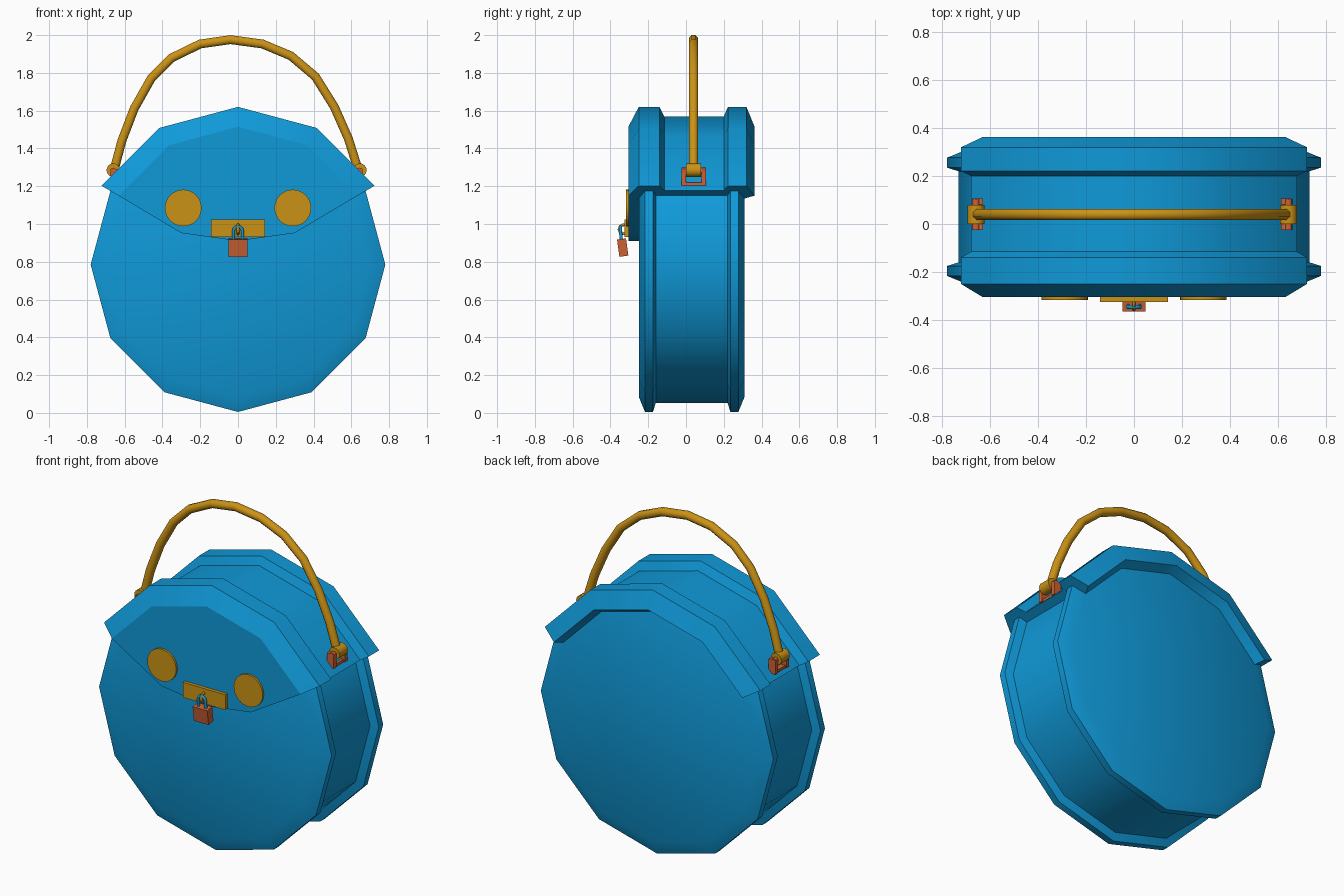
import bpy, bmesh, math
from mathutils import Vector, Matrix

if "Cube" in bpy.data.objects:
    bpy.data.objects.remove(bpy.data.objects["Cube"])

CZ = 0.785          # height of the body's centre
R = math.radians


def material(name, rgb):
    m = bpy.data.materials.new(name)
    m.diffuse_color = (*rgb, 1)
    m.use_nodes = True
    m.node_tree.nodes["Principled BSDF"].inputs["Base Color"].default_value = m.diffuse_color
    return m


BLUE = material("blue_leather", (0.005, 0.32, 0.69))
GOLD = material("gold_trim", (0.60, 0.29, 0.008))
COPPER = material("copper_metal", (0.60, 0.12, 0.035))


def finish(name, bm, mat, angle=40):
    bmesh.ops.recalc_face_normals(bm, faces=bm.faces[:])
    me = bpy.data.meshes.new(name)
    bm.to_mesh(me)
    bm.free()
    me.materials.append(mat)
    ob = bpy.data.objects.new(name, me)
    bpy.context.collection.objects.link(ob)
    bpy.ops.object.select_all(action='DESELECT')
    ob.select_set(True)
    bpy.context.view_layer.objects.active = ob
    bpy.ops.object.shade_smooth_by_angle(angle=R(angle))
    return ob


def lathe(name, profile, degrees, closed, mat):
    """Turn (y, r) points round the y axis; closed = full turn with end caps."""
    bm = bmesh.new()
    rows = [[bm.verts.new((r * math.sin(R(a)), y, CZ + r * math.cos(R(a))))
             for y, r in profile] for a in degrees]
    n, m = len(rows), len(profile)
    for i in range(n if closed else n - 1):
        a, b = rows[i], rows[(i + 1) % n]
        for j in range(m - 1 if closed else m):
            k = (j + 1) % m
            bm.faces.new((a[j], a[k], b[k], b[j]))
    if closed:
        bm.faces.new([row[0] for row in rows])
        bm.faces.new([row[-1] for row in rows])
    else:
        bm.faces.new(rows[0])
        bm.faces.new(rows[-1])
    return finish(name, bm, mat)


def prism(name, outline, y0, y1, mat):
    bm = bmesh.new()
    f = [bm.verts.new((x, y0, z)) for x, z in outline]
    b = [bm.verts.new((x, y1, z)) for x, z in outline]
    bm.faces.new(f)
    bm.faces.new(b)
    for i in range(len(f)):
        k = (i + 1) % len(f)
        bm.faces.new((f[i], f[k], b[k], b[i]))
    return finish(name, bm, mat)


def box(name, loc, size, mat, tilt=0):
    bm = bmesh.new()
    bmesh.ops.create_cube(bm, size=1, matrix=Matrix.Translation(loc)
                          @ Matrix.Rotation(R(tilt), 4, 'X') @ Matrix.Diagonal((*size, 1)))
    return finish(name, bm, mat)


def rod(name, loc, radius, length, mat, sides=16):
    """Cylinder along y."""
    bm = bmesh.new()
    bmesh.ops.create_cone(bm, cap_ends=True, segments=sides, radius1=radius, radius2=radius,
                          depth=length, matrix=Matrix.Translation(loc) @ Matrix.Rotation(R(90), 4, 'X'))
    return finish(name, bm, mat)


def sweep(name, path, radius, mat, sides=8):
    """Tube along a list of 3D points."""
    bm = bmesh.new()
    pts = [Vector(p) for p in path]
    rings = []
    for i, p in enumerate(pts):
        t = (pts[min(i + 1, len(pts) - 1)] - pts[max(i - 1, 0)]).normalized()
        ref = Vector((0, 1, 0)) if abs(t.y) < 0.9 else Vector((1, 0, 0))
        u = t.cross(ref).normalized()
        v = t.cross(u)
        angs = [2 * math.pi * (k + 0.5) / sides for k in range(sides)]
        rings.append([bm.verts.new(p + radius * (math.cos(a) * u + math.sin(a) * v)) for a in angs])
    for a, b in zip(rings, rings[1:]):
        for k in range(sides):
            q = (k + 1) % sides
            bm.faces.new((a[k], a[q], b[q], b[k]))
    bm.faces.new(rings[0])
    bm.faces.new(rings[-1])
    return finish(name, bm, mat, 50)


# Twelve-sided body with a raised rim at front and back
body = [(-0.25, 0.70), (-0.217, 0.78), (-0.175, 0.78), (-0.16, 0.732),
        (0.22, 0.732), (0.235, 0.78), (0.277, 0.78), (0.31, 0.70)]
lathe("body", body, range(0, 360, 30), True, BLUE)

# Lid shell over the top third, its inside following the body
lid = [(-0.305, 0.73), (-0.25, 0.835), (-0.14, 0.835), (-0.115, 0.785),
       (0.20, 0.785), (0.222, 0.835), (0.32, 0.835), (0.363, 0.73)]
lathe("lid", lid + body[::-1], range(-60, 61, 30), False, BLUE)

# Front flap hanging from the lid
top = [(0.73 * math.sin(R(a)), CZ + 0.73 * math.cos(R(a))) for a in range(-60, 61, 30)]
prism("front_flap", top + [(0.30, 0.952), (0, 0.91), (-0.30, 0.952)], -0.305, -0.25, BLUE)

# Round gold studs and clasp plate
for side, sx in (("left", -1), ("right", 1)):
    rod(side + "_stud", (sx * 0.29, -0.31, 1.085), 0.097, 0.014, GOLD, 32)
box("clasp_plate", (0, -0.314, 0.978), (0.285, 0.022, 0.092), GOLD)

# Staple and padlock
sweep("clasp_staple", [(0, -0.315 - 0.04 * math.sin(R(a)), 0.972 - 0.026 * math.cos(R(a)))
                       for a in range(0, 181, 30)], 0.008, GOLD)
arch = [(0.024 * math.cos(R(a)), -0.347, 0.962 + 0.024 * math.sin(R(a))) for a in range(0, 181, 30)]
sweep("padlock_shackle", [(0.024, -0.342, 0.91)] + arch + [(-0.024, -0.342, 0.91)], 0.009, BLUE)
box("padlock", (0, -0.335, 0.875), (0.098, 0.048, 0.092), COPPER, 8)

# Arched handle
path = [(-0.652, 1.30), (-0.615, 1.44), (-0.55, 1.61), (-0.46, 1.77), (-0.35, 1.88), (-0.20, 1.953),
        (-0.04, 1.976), (0.13, 1.953), (0.28, 1.89), (0.41, 1.78), (0.51, 1.62), (0.585, 1.45), (0.632, 1.30)]
sweep("handle", [(x, 0.04, z) for x, z in path], 0.0255, GOLD)

# Handle end barrels, brackets and pins
for side, x in (("left", -0.66), ("right", 0.645)):
    s = math.copysign(1, x)
    rod(side + "_handle_barrel", (x, 0.04, 1.285), 0.036, 0.08, GOLD)
    rod(side + "_handle_pin", (x, 0.04, 1.282), 0.016, 0.13, COPPER, 12)
    for part, y in (("front", -0.012), ("back", 0.094)):
        box(f"{side}_{part}_bracket", (x - s * 0.008, y, 1.248), (0.045, 0.026, 0.085), COPPER)
    box(side + "_bracket_base", (x - s * 0.012, 0.041, 1.212), (0.04, 0.13, 0.016), COPPER)
